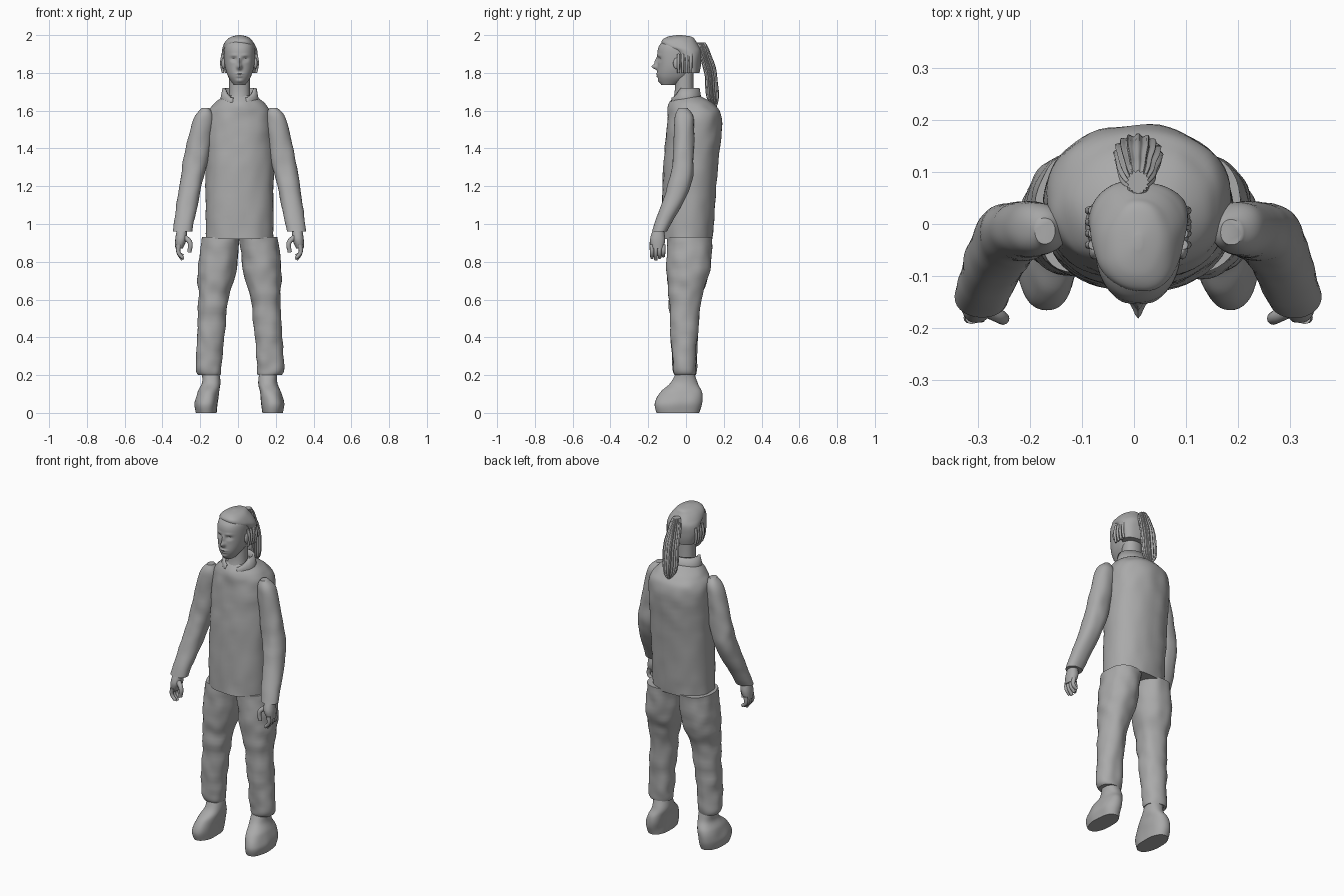
import bpy, bmesh, math
from mathutils import Vector, noise

default_cube = bpy.data.objects.get("Cube")
if default_cube:
    bpy.data.objects.remove(default_cube)

MIDDLE = 0.008
TONE = 0.4

grey = bpy.data.materials.new("plain grey")
grey.use_nodes = True
grey.diffuse_color = (TONE, TONE, TONE, 1)
grey.node_tree.nodes["Principled BSDF"].inputs["Base Color"].default_value = grey.diffuse_color


def finish(name, bm):
    """Turn the bmesh into a smooth shaded object with sharp hems."""
    bmesh.ops.recalc_face_normals(bm, faces=bm.faces)
    mesh = bpy.data.meshes.new(name)
    bm.to_mesh(mesh)
    bm.free()
    mesh.materials.append(grey)
    obj = bpy.data.objects.new(name, mesh)
    bpy.context.collection.objects.link(obj)
    bpy.ops.object.select_all(action='DESELECT')
    obj.select_set(True)
    bpy.context.view_layer.objects.active = obj
    bpy.ops.object.shade_smooth_by_angle(angle=math.radians(50))
    return obj


def smooth_rows(rows, steps):
    """Catmull-Rom interpolation from row to row."""
    last = len(rows) - 1
    result = []
    for i in range(last):
        before, start, end, after = (rows[min(max(i + k, 0), last)] for k in (-1, 0, 1, 2))
        for step in range(steps):
            t = step / steps
            row = []
            for a, b, c, d in zip(before, start, end, after):
                into, out = (c - a) / 2, (d - b) / 2
                bend = 3 * (c - b) - 2 * into - out
                twist = 2 * (b - c) + into + out
                row.append(b + t * (into + t * (bend + t * twist)))
            result.append(row)
    return result + [rows[last]]


def signed_power(value, exponent):
    return math.copysign(abs(value) ** exponent, value)


def loft(name, rows, side=1, segments=48, steps=8, lumps=0, ribs=0, relief=None):
    """Stack rounded sections; each row is z, x from, x to, y from, y to."""
    bm = bmesh.new()
    rings = []
    for z, inner, outer, front, back in smooth_rows(rows, steps):
        ring = []
        for k in range(segments):
            angle = math.tau * k / segments
            across = signed_power(math.cos(angle), 0.9)
            along = signed_power(math.sin(angle), 0.9)
            swell = 1 + 0.1 * math.cos(ribs * angle) if ribs else 1
            x = (inner + outer + swell * across * (outer - inner)) / 2
            y = (front + back + swell * along * (back - front)) / 2
            crease = lumps * noise.noise(Vector((x + side, y, z)) * 15)
            x += crease * across
            y += crease * along
            if relief:
                y -= relief(x, z) * max(0, -along)
            ring.append(bm.verts.new((MIDDLE + side * x, y, z)))
        rings.append(ring)
    for low, high in zip(rings, rings[1:]):
        for k in range(segments):
            bm.faces.new((low[k - 1], low[k], high[k], high[k - 1]))
    bm.faces.new(rings[0])
    bm.faces.new(rings[-1])
    return finish(name, bm)


def even(rows):
    """Symmetric sections given as z, half width, y from, y to."""
    return [(z, -half, half, front, back) for z, half, front, back in rows]


def strand(name, points, radius, side):
    """Tapered round tube along a path, mirrored by side."""
    curve = bpy.data.curves.new(name, 'CURVE')
    curve.dimensions = '3D'
    curve.bevel_depth = radius
    curve.use_fill_caps = True
    spline = curve.splines.new('BEZIER')
    spline.bezier_points.add(len(points) - 1)
    taper = 1
    for knot, (x, y, z) in zip(spline.bezier_points, points):
        knot.co = (MIDDLE + side * x, y, z)
        knot.handle_left_type = knot.handle_right_type = 'AUTO'
        knot.radius = taper
        taper *= 0.85
    curve.materials.append(grey)
    bpy.context.collection.objects.link(bpy.data.objects.new(name, curve))


def ball(name, centre, size):
    bm = bmesh.new()
    bmesh.ops.create_uvsphere(bm, u_segments=20, v_segments=12, radius=1)
    bmesh.ops.scale(bm, vec=size, verts=bm.verts)
    bmesh.ops.translate(bm, vec=centre, verts=bm.verts)
    finish(name, bm)


# Shirt
loft("shirt", even([
    (0.92, 0.18, -0.13, 0.14), (1.3, 0.18, -0.12, 0.17), (1.55, 0.175, -0.1, 0.19),
    (1.63, 0.14, -0.09, 0.15), (1.68, 0.08, -0.06, 0.07)]), segments=64, lumps=0.006)


# Open collar, dropping to a V at the front
def collar_section(angle):
    drop = 0.1 * max(0, -math.sin(angle) - 0.4)
    for radius, z in ((0.11, 1.63), (0.1, 1.67), (0.09, 1.72 - drop)):
        yield (MIDDLE + radius * math.cos(angle), 0.8 * radius * math.sin(angle), z)


bm = bmesh.new()
sections = [[bm.verts.new(point) for point in collar_section(math.radians(degrees))]
            for degrees in range(-70, 251, 8)]
for here, there in zip(sections, sections[1:]):
    for i in range(2):
        bm.faces.new((here[i], there[i], there[i + 1], here[i + 1]))
collar = finish("collar", bm)
collar.modifiers.new("cloth thickness", 'SOLIDIFY').thickness = 0.012

# Neck
loft("neck", even([(1.63, 0.06, -0.08, 0.05), (1.7, 0.055, -0.06, 0.04),
                   (1.83, 0.055, -0.06, 0.04)]))

# Face relief: distance from centre, z, height, width, length of each soft bump
FEATURES = {
    "nose tip": (0, 1.832, 0.03, 0.012, 0.014),
    "nose bridge": (0, 1.86, 0.015, 0.008, 0.02),
    "eye socket": (0.032, 1.872, -0.014, 0.015, 0.01),
    "eyeball": (0.032, 1.87, 0.007, 0.01, 0.005),
    "brow": (0.03, 1.893, 0.004, 0.02, 0.006),
    "upper lip": (0, 1.795, 0.008, 0.02, 0.005),
    "lower lip": (0, 1.782, 0.007, 0.015, 0.005),
    "chin": (0, 1.757, 0.007, 0.02, 0.01),
}


def face_relief(x, z):
    return sum(height * math.exp(-((abs(x) - apart) / width) ** 2 - ((z - level) / length) ** 2)
               for apart, level, height, width, length in FEATURES.values())


# Head
loft("head", even([
    (1.735, 0.03, -0.13, -0.05), (1.78, 0.06, -0.15, 0.02), (1.84, 0.078, -0.15, 0.05),
    (1.92, 0.082, -0.15, 0.07), (1.96, 0.07, -0.13, 0.05), (1.99, 0.04, -0.09, 0.02)]),
    segments=112, steps=14, relief=face_relief)

# Hair swept back from the forehead
loft("hair", even([
    (1.8, 0.08, -0.03, 0.07), (1.86, 0.092, -0.05, 0.08), (1.91, 0.094, -0.07, 0.08),
    (1.94, 0.087, -0.12, 0.07), (1.97, 0.07, -0.13, 0.05), (1.99, 0.045, -0.1, 0.03),
    (2, 0.01, -0.05, -0.02)]), segments=72, lumps=0.005)

# Ponytail and its tie
loft("ponytail", even([
    (1.96, 0.02, 0.06, 0.1), (1.9, 0.033, 0.07, 0.13), (1.8, 0.042, 0.1, 0.16),
    (1.68, 0.04, 0.11, 0.17), (1.62, 0.01, 0.14, 0.16)]),
    segments=112, ribs=16, lumps=0.004)
ball("hair_tie", (MIDDLE, 0.07, 1.94), (0.02, 0.025, 0.02))

for side, word in ((1, "left"), (-1, "right")):
    # Ear and loose locks beside it
    ball(word + "_ear", (MIDDLE + side * 0.085, -0.05, 1.85), (0.01, 0.018, 0.03))
    for i in range(4):
        y = 0.022 * i - 0.04
        strand(f"{word}_lock_{i}", [(0.087, y, 1.9), (0.095, y, 1.85), (0.087, y, 1.8)],
               0.009, side)

    # Sleeve
    loft(word + "_sleeve", [
        (1.615, 0.16, 0.2, -0.04, 0.01), (1.55, 0.14, 0.246, -0.06, 0.04),
        (1.35, 0.165, 0.295, -0.07, 0.04), (1.2, 0.2, 0.32, -0.1, 0.025),
        (0.96, 0.25, 0.353, -0.18, -0.1)], side, lumps=0.005)

    # Palm, curled fingers and thumb
    loft(word + "_palm", [
        (0.98, 0.28, 0.33, -0.17, -0.12), (0.92, 0.28, 0.34, -0.19, -0.11),
        (0.87, 0.3, 0.34, -0.18, -0.12)], side, segments=28)
    for i in range(4):
        y = 0.02 * i - 0.18
        tip = 0.81 + 0.01 * abs(i - 1)
        strand(f"{word}_finger_{i}", [(0.32, y, 0.89), (0.323, y, 0.85), (0.3, y, tip)],
               0.0125, side)
    strand(word + "_thumb", [(0.29, -0.165, 0.93), (0.262, -0.18, 0.9), (0.266, -0.18, 0.85)],
           0.015, side)

    # Trouser leg
    loft(word + "_trouser_leg", [
        (0.2, 0.1, 0.22, -0.06, 0.05), (0.24, 0.093, 0.232, -0.07, 0.055),
        (0.4, 0.08, 0.226, -0.08, 0.06), (0.6, 0.06, 0.215, -0.09, 0.08),
        (0.75, 0.02, 0.222, -0.1, 0.125), (0.93, 0, 0.2, -0.1, 0.14)], side, lumps=0.008)

    # Shoe
    loft(word + "_shoe", [
        (0, 0.12, 0.23, -0.155, 0.07), (0.05, 0.115, 0.237, -0.165, 0.086),
        (0.11, 0.108, 0.22, -0.135, 0.084), (0.16, 0.1, 0.2, -0.08, 0.06),
        (0.23, 0.11, 0.2, -0.045, 0.04)], side, lumps=0.004)
